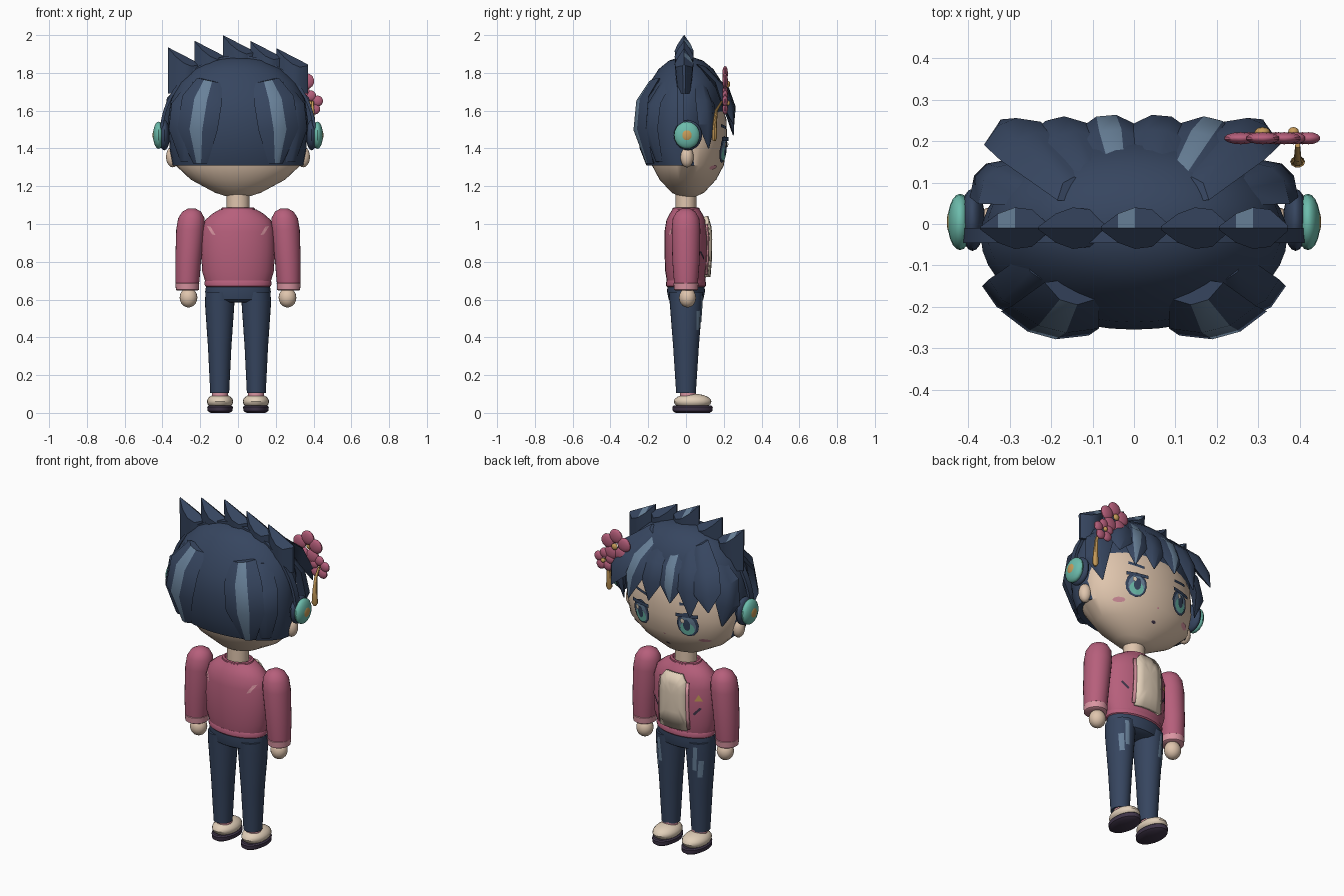
import bpy, bmesh, math
from mathutils import Vector
from mathutils.bvhtree import BVHTree

cube = bpy.data.objects.get("Cube")
if cube:
    bpy.data.objects.remove(cube, do_unlink=True)


def material(name, *rgb):
    m = bpy.data.materials.new(name)
    m.use_nodes = True
    m.diffuse_color = (*rgb, 1)
    m.node_tree.nodes["Principled BSDF"].inputs["Base Color"].default_value = (*rgb, 1)
    return m


navy = material("navy", .037, .06, .115)
shine = material("pale_blue", .14, .22, .32)
pink = material("rose", .47, .115, .2)
blush = material("light_pink", .7, .3, .36)
skin = material("skin", .74, .56, .42)
cream = material("cream", .75, .62, .48)
teal = material("teal", .15, .5, .41)
gold = material("gold", .57, .33, .1)
plum = material("dark_plum", .05, .035, .065)
made = []
TAU = math.tau


def finish(name, bm, *mats):
    bmesh.ops.recalc_face_normals(bm, faces=bm.faces)
    me = bpy.data.meshes.new(name)
    bm.to_mesh(me)
    bm.free()
    for m in mats:
        me.materials.append(m)
    ob = bpy.data.objects.new(name, me)
    bpy.context.collection.objects.link(ob)
    made.append(ob)
    return ob


def loft(name, rings, *mats, stripe=None):
    """Skin closed rings; the faces at index 'stripe' get the second material."""
    bm = bmesh.new()
    vs = [[bm.verts.new(p) for p in r] for r in rings]
    n = len(vs[0])
    for a, b in zip(vs, vs[1:]):
        for i in range(n):
            j = (i + 1) % n
            f = bm.faces.new((a[i], a[j], b[j], b[i]))
            f.material_index = int(i == stripe)
    bm.faces.new(vs[0])
    bm.faces.new(vs[-1])
    return finish(name, bm, *mats)


def body(name, rows, mat, cx=0, seg=28):
    """Stack of ellipses: z, x radius, y radius, y centre, extra x shift."""
    rings = []
    for z, rx, ry, *c in rows:
        cy, dx = (c + [0, 0])[:2]
        rings.append([(cx + dx + rx * math.cos(TAU * i / seg), cy + ry * math.sin(TAU * i / seg), z)
                      for i in range(seg)])
    return loft(name, rings, mat)


def ball(name, loc, size, mat, seg=20):
    bm = bmesh.new()
    bmesh.ops.create_uvsphere(bm, u_segments=seg, v_segments=seg // 2, radius=1)
    for v in bm.verts:
        v.co = Vector(loc) + Vector(a * b for a, b in zip(v.co, size))
    return finish(name, bm, mat)


def lock(name, pts, widths, thick=.03, lit=False):
    """Tapered hair lock with a flat outer ridge."""
    pts = [Vector(p) for p in pts]
    rings = []
    for i, (p, w) in enumerate(zip(pts, widths)):
        out = Vector((p.x / .13, p.y / .04, 0)).normalized()
        tan = pts[min(i + 1, len(pts) - 1)] - pts[max(i - 1, 0)]
        side = tan.cross(out).normalized()
        t = thick * min(1, w / .05)
        rings.append([p - side * w, p - side * w * .32 + out * t, p + side * w * .32 + out * t,
                      p + side * w, p - out * t])
    return loft(name, rings, navy, shine, stripe=1 if lit else None)


def plate(name, target, outline, mat, lift=.003, face=1, thick=0):
    """Thin painted shape laid on the front or back of a target surface."""
    tree = BVHTree.FromPolygons([v.co for v in target.data.vertices],
                                [p.vertices for p in target.data.polygons])
    o = [Vector(p) for p in outline]
    fine = [a.lerp(b, k / 4) for a, b in zip(o, o[1:] + o[:1]) for k in range(4)]
    mid = sum(o, Vector((0, 0))) / len(o)
    bm = bmesh.new()

    def put(p):
        hit = tree.ray_cast(Vector((p.x, face, p.y)), Vector((0, -face, 0)))[0]
        return bm.verts.new((p.x, (hit.y if hit else 0) + face * lift, p.y))
    c = put(mid)
    inner, outer = [[put(mid.lerp(p, s)) for p in fine] for s in (.5, 1)]
    for i in range(len(fine)):
        j = (i + 1) % len(fine)
        bm.faces.new((c, inner[i], inner[j]))
        bm.faces.new((inner[i], outer[i], outer[j], inner[j]))
    ob = finish(name, bm, mat)
    if thick:
        mod = ob.modifiers.new("thickness", "SOLIDIFY")
        mod.thickness, mod.offset = thick, 0
    return ob


def oval(x, z, rx, rz, n=12):
    return [(x + rx * math.cos(TAU * i / n), z + rz * math.sin(TAU * i / n)) for i in range(n)]


def bar(x, z, x2, z2, w):
    d = Vector((z - z2, x2 - x)).normalized() * w
    return [(x - d.x, z - d.y), (x2 - d.x, z2 - d.y), (x2 + d.x, z2 + d.y), (x + d.x, z + d.y)]


# Head, neck and hair cap
head = body("head", [(1.14, .04, .03, .01), (1.165, .12, .085, .01), (1.235, .25, .15, .01),
                     (1.31, .33, .19, .01), (1.42, .35, .207, .01), (1.55, .345, .205, .01),
                     (1.7, .28, .17, 0), (1.8, .15, .1, 0)], skin, seg=40)
body("neck", [(1.04, .06, .055), (1.16, .06, .055)], skin)
body("hair_cap", [(1.31, .345, .19, -.02), (1.4, .362, .212, -.033), (1.55, .37, .225, -.03),
                  (1.66, .355, .222, -.015), (1.75, .31, .19), (1.82, .235, .145),
                  (1.865, .15, .09), (1.885, .05, .03)], navy, seg=40)

# Crest of slanted spikes
for k, (x, top) in enumerate([(-.37, 1.935), (-.23, 1.97), (-.08, 2), (.065, 1.97), (.205, 1.93)]):
    bm = bmesh.new()
    cols = []
    for u, w in [(0, .004), (.25, .035), (.5, .05), (.75, .045), (1, .008)]:
        px, z = x + .165 * u, top - .085 * u
        cols.append([bm.verts.new((px, y - .01, h)) for y, h in
                     [(-w * .7, 1.69), (-w, z - w * .8), (0, z), (w, z - w * .8), (w * .7, 1.69)]])
    for i, (a, b) in enumerate(zip(cols, cols[1:])):
        for j in range(5):
            f = bm.faces.new((a[j], a[(j + 1) % 5], b[(j + 1) % 5], b[j]))
            f.material_index = int(j == 2 and i == 1 and k % 2 == 0)
    bm.faces.new(cols[0])
    bm.faces.new(cols[-1])
    finish("crest_spike", bm, navy, shine)

# Fringe
for x, z, lit in [(-.32, 1.53, 0), (-.2, 1.47, 0), (-.07, 1.52, 1), (.07, 1.5, 0),
                  (.2, 1.48, 1), (.31, 1.53, 0)]:
    drop = .05 * abs(x)
    lock("fringe_lock", [(x * .45, .08, 1.83), (x * .78, .2 - drop, 1.72),
                         (x * .92, .235 - drop, 1.62), (x, .25, z)], (.05, .085, .075, .004), .03, lit)

# Parts mirrored on both sides
for s in (-1, 1):
    lock("side_lock", [(s * .22, .07, 1.77), (s * .325, .1, 1.65), (s * .35, .11, 1.53),
                       (s * .32, .12, 1.4)], (.04, .075, .065, .004))
    lock("back_lock", [(s * .15, -.16, 1.76), (s * .19, -.225, 1.66), (s * .215, -.24, 1.5),
                       (s * .2, -.185, 1.32)], (.07, .11, .11, .04), .03, True)
    lock("outer_back_lock", [(s * .22, -.1, 1.75), (s * .28, -.17, 1.63), (s * .295, -.185, 1.5),
                             (s * .28, -.14, 1.33)], (.05, .08, .08, .03))
    ball("ear", (s * .345, .005, 1.355), (.036, .035, .055), skin)
    ball("earphone_pad", (s * .39, .01, 1.47), (.03, .075, .08), navy)
    ball("earphone_shell", (s * .42, .005, 1.47), (.03, .068, .072), teal)
    ball("earphone_cap", (s * .437, .005, 1.47), (.015, .036, .038), gold)

    # Eye and cheek
    e = s * .15
    for part, shape, mat, lift in [
            ("eye_outline", oval(e, 1.395, .06, .072), navy, .008),
            ("eye_light", oval(e, 1.39, .047, .058), shine, .011),
            ("eye_iris", oval(e, 1.372, .04, .038), teal, .014),
            ("eye_pupil", oval(e, 1.395, .02, .035), navy, .017),
            ("eye_glint", oval(e + .02, 1.42, .011, .014), cream, .02),
            ("eyelash", bar(e - .062, 1.45, e + .062, 1.45, .01), navy, .016),
            ("eyebrow", bar(e - .045, 1.515 - s * .006, e + .045, 1.515 + s * .006, .008), navy, .006),
            ("cheek", oval(s * .225, 1.3, .03, .012), blush, .005)]:
        plate(part, head, shape, mat, lift)

    # Arm
    body("sleeve", [(.66, .058, .06, 0, .02), (.7, .064, .064, 0, .018), (.8, .068, .072, 0, .014),
                    (.97, .075, .076, 0, .002), (1.03, .07, .07, 0, -.003), (1.065, .05, .05, 0, -.005),
                    (1.083, .018, .02, 0, -.005)] if s > 0 else
         [(.66, .058, .06, 0, -.02), (.7, .064, .064, 0, -.018), (.8, .068, .072, 0, -.014),
          (.97, .075, .076, 0, -.002), (1.03, .07, .07, 0, .003), (1.065, .05, .05, 0, .005),
          (1.083, .018, .02, 0, .005)], pink, s * .25)
    body("cuff", [(.648, .055, .057), (.652, .061, .063), (.686, .063, .066), (.69, .058, .06)],
         blush, s * .268)
    ball("hand", (s * .262, .008, .61), (.047, .045, .052), skin)

    # Leg and shoe
    leg = body("trouser_leg", [(.105, .05, .052), (.35, .062, .068), (.58, .078, .086), (.64, .075, .09)],
               navy, s * .097)
    for dx, z, z2 in [(.02, .65, .48), (.045, .57, .44)]:
        plate("trouser_shine", leg, bar(s * (.1 + dx), z - .03, s * (.09 + dx), z2, .011), shine)
    body("sock", [(.06, .042, .042, .01), (.12, .042, .042, .01)], blush, s * .095)
    ball("shoe", (s * .095, .035, .06), (.07, .1, .042), cream)
    body("sole", [(0, .05, .09, .035), (.01, .066, .105, .035), (.032, .068, .107, .035),
                  (.038, .06, .1, .035)], plum, s * .095)

# Nose and mouth
plate("nose", head, oval(0, 1.305, .006, .005), blush)
plate("mouth", head, oval(0, 1.235, .014, .007), plum, .004)

# Headband
arc = []
for i in range(33):
    a = math.pi * i / 32
    arc.append([((.405 + r * .008) * math.cos(a), -.028 + y * .018, 1.48 + (.405 + r * .008) * math.sin(a))
                for r, y in [(-1, -1), (1, -1), (1, 1), (-1, 1)]])
loft("headband", arc, navy)

# Blossom ornament with a hanging charm
for x, z, r in [(.31, 1.74, .095), (.385, 1.64, .066)]:
    for i in range(5):
        a = TAU * i / 5 + .3
        ball("petal", (x + r * .58 * math.cos(a), .207, z + r * .58 * math.sin(a)),
             (r * .44, .015, r * .44), pink, 14)
    ball("blossom_centre", (x, .222, z), (r * .2, .012, r * .2), gold, 12)
body("hanging_charm", [(1.44, .008, .008, .15), (1.455, .018, .014, .15), (1.53, .014, .012, .152),
                       (1.6, .009, .009, .16), (1.65, .006, .006, .19)], gold, .395, 10)

# Jacket
torso = body("jacket", [(.69, .172, .1), (.75, .19, .11), (.85, .195, .114), (.96, .193, .114),
                        (1.02, .175, .104), (1.055, .135, .086), (1.078, .095, .072)], pink)
body("hem", [(.665, .166, .098), (.672, .175, .105), (.69, .178, .106), (.7, .174, .102)], pink)
body("collar", [(1.05, .1, .075), (1.085, .088, .07), (1.088, .075, .062), (1.06, .06, .055)], pink)
plate("shirt_panel", torso, [(-.085, .72), (.085, .72), (.08, 1.0), (.05, 1.04), (-.05, 1.04), (-.08, 1.0)],
      cream, .015, 1, .02)
plate("star_badge", torso, [(-.16, .895), (-.12, .895), (-.14, .935)], gold, .005)
for s in (-1, 1):
    plate("lapel", torso, bar(s * .092, .73, s * .086, 1.0, .009), blush, .016, 1, .008)
    plate("pocket_slit", torso, bar(s * .115, .815, s * .15, .855, .006), plum, .004)
    plate("back_fold", torso, [(s * .165, .99), (s * .145, .985), (s * .118, .94), (s * .138, .945)],
          blush, .003, -1)

# Hips
body("hips", [(.585, .1, .07), (.6, .165, .092), (.64, .174, .1), (.68, .168, .098)], navy)

# Smooth shading that keeps sharp edges
bpy.ops.object.select_all(action="DESELECT")
for ob in made:
    ob.select_set(True)
bpy.context.view_layer.objects.active = made[0]
bpy.ops.object.shade_smooth_by_angle(angle=math.radians(35))
